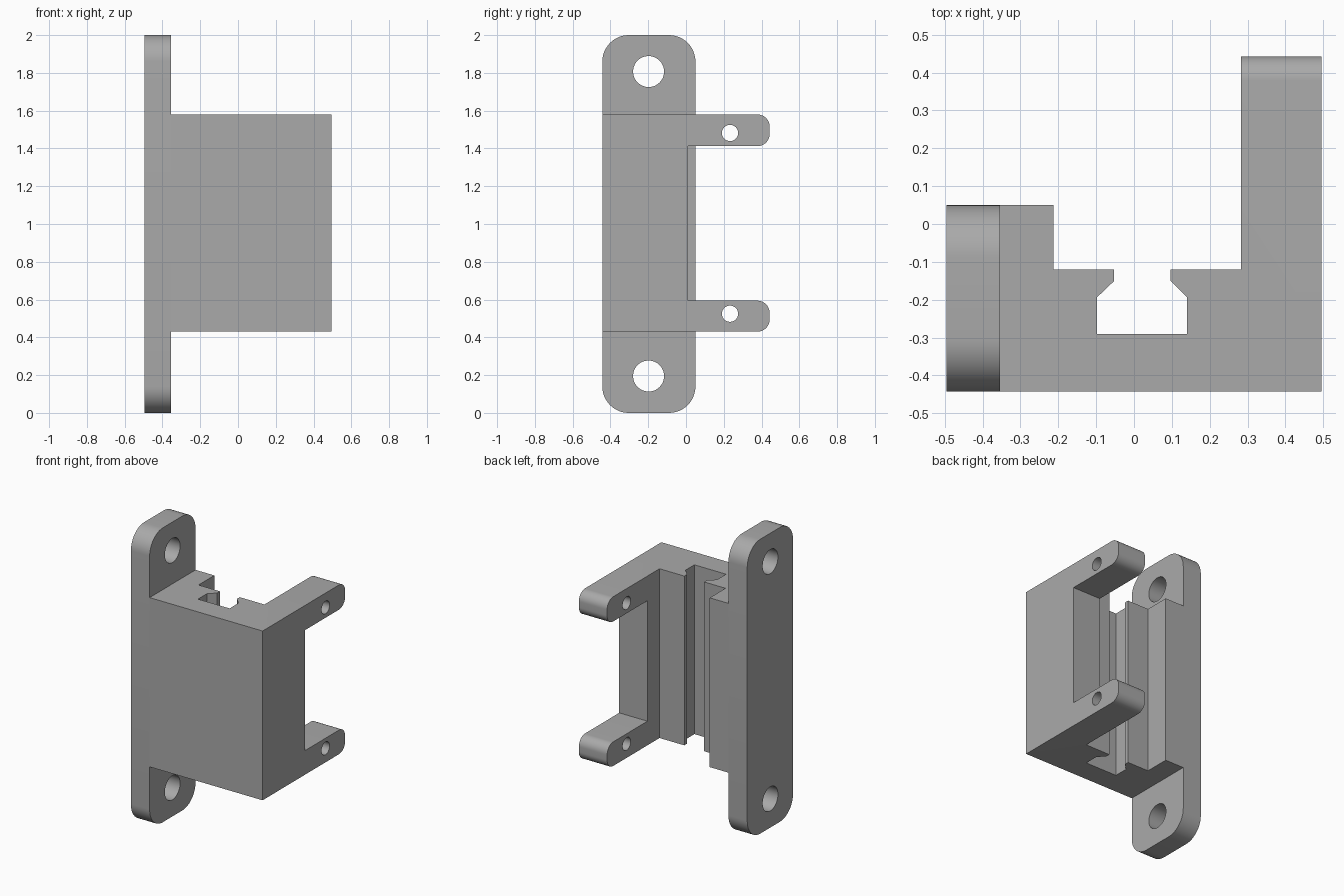
import bpy, bmesh
from math import cos, sin, pi
from mathutils import Vector

cube = bpy.data.objects.get("Cube")
if cube:
    bpy.data.objects.remove(cube, do_unlink=True)

grey = bpy.data.materials.new("plain grey")
grey.use_nodes = True
COLOUR = (0.4, 0.4, 0.4, 1)
grey.diffuse_color = COLOUR
grey.node_tree.nodes["Principled BSDF"].inputs["Base Color"].default_value = COLOUR


def arc(cy, cz, r, start, sweep, steps=12):
    """Points along an arc, angles in quarter turns."""
    return [(cy + r * cos((start + sweep * i / steps) * pi / 2),
             cz + r * sin((start + sweep * i / steps) * pi / 2)) for i in range(steps + 1)]


def extrude(name, outline, axis, low, high):
    """Prism of an XY outline along z, or of a YZ outline along x."""
    place = (lambda a, b, c: (a, b, c)) if axis == "z" else (lambda a, b, c: (c, a, b))
    bm = bmesh.new()
    face = bm.faces.new([bm.verts.new(place(a, b, low)) for a, b in outline])
    grown = bmesh.ops.extrude_face_region(bm, geom=[face])
    verts = [g for g in grown["geom"] if isinstance(g, bmesh.types.BMVert)]
    bmesh.ops.translate(bm, verts=verts, vec=Vector(place(0, 0, high - low)))
    bmesh.ops.recalc_face_normals(bm, faces=bm.faces)
    mesh = bpy.data.meshes.new(name)
    bm.to_mesh(mesh)
    bm.free()
    mesh.materials.append(grey)
    obj = bpy.data.objects.new(name, mesh)
    bpy.context.collection.objects.link(obj)
    return obj


def boolean(target, cutter, operation):
    """Apply a boolean and discard the cutter."""
    cutter.hide_render = True
    mod = target.modifiers.new(operation, "BOOLEAN")
    mod.operation, mod.object, mod.solver = operation, cutter, "EXACT"
    bpy.context.view_layer.objects.active = target
    bpy.ops.object.modifier_apply(modifier=mod.name)
    bpy.data.objects.remove(cutter, do_unlink=True)


def drill(target, y, z, r):
    boolean(target, extrude("hole_cutter", arc(y, z, r, 0, 4, 48)[:-1], "x", -1, 1), "DIFFERENCE")


def smooth(obj):
    bpy.ops.object.select_all(action="DESELECT")
    obj.select_set(True)
    bpy.context.view_layer.objects.active = obj
    bpy.ops.object.shade_smooth_by_angle(angle=pi / 6)


FRONT, BOTTOM, TOP = -0.443, 0.43, 1.58

# Tall mounting plate with rounded corners and two screw holes
R, BACK = 0.14, 0.05
corners = [(BACK - R, 2 - R, 0), (FRONT + R, 2 - R, 1), (FRONT + R, R, 2), (BACK - R, R, 3)]
outline = [p for y, z, q in corners for p in arc(y, z, R, q, 1)]
plate = extrude("mounting_plate", outline, "x", -0.495, -0.354)
for z in (0.195, 1.807):
    drill(plate, -0.198, z, 0.082)
smooth(plate)

# Bracket body: plan outline with the undercut channel
plan = [(-0.354, FRONT), (0.495, FRONT), (0.495, 0.6), (0.283, 0.6), (0.283, -0.12),
        (0.097, -0.12), (0.097, -0.151), (0.14, -0.194), (0.14, -0.29),
        (-0.098, -0.29), (-0.098, -0.194), (-0.053, -0.151), (-0.053, -0.12),
        (-0.213, -0.12), (-0.213, BACK), (-0.354, BACK)]
bracket = extrude("bracket_body", plan, "z", 0.2, 1.8)

# Side outline trims the body to height and leaves two round-tipped arms.
# The notch only affects the wall on the left, so the ridge is kept whole.
r, tip = 0.065, 0.443


def arm_tip(low, high):
    return arc(tip - r, low + r, r, 3, 1) + arc(tip - r, high - r, r, 0, 1)


side = ([(-0.7, BOTTOM)] + arm_tip(BOTTOM, 0.594) + [(0.01, 0.594), (0.01, 1.412)]
        + arm_tip(1.412, TOP) + [(-0.7, TOP)])
full = [(-0.7, BOTTOM), (0.7, BOTTOM), (0.7, TOP), (-0.7, TOP)]
trim = extrude("side_trim", side, "x", 0.0, 0.7)
boolean(trim, extrude("ridge_trim", full, "x", -0.7, 0.05), "UNION")
boolean(bracket, trim, "INTERSECT")
for z in (0.525, 1.482):
    drill(bracket, 0.233, z, 0.043)
smooth(bracket)
